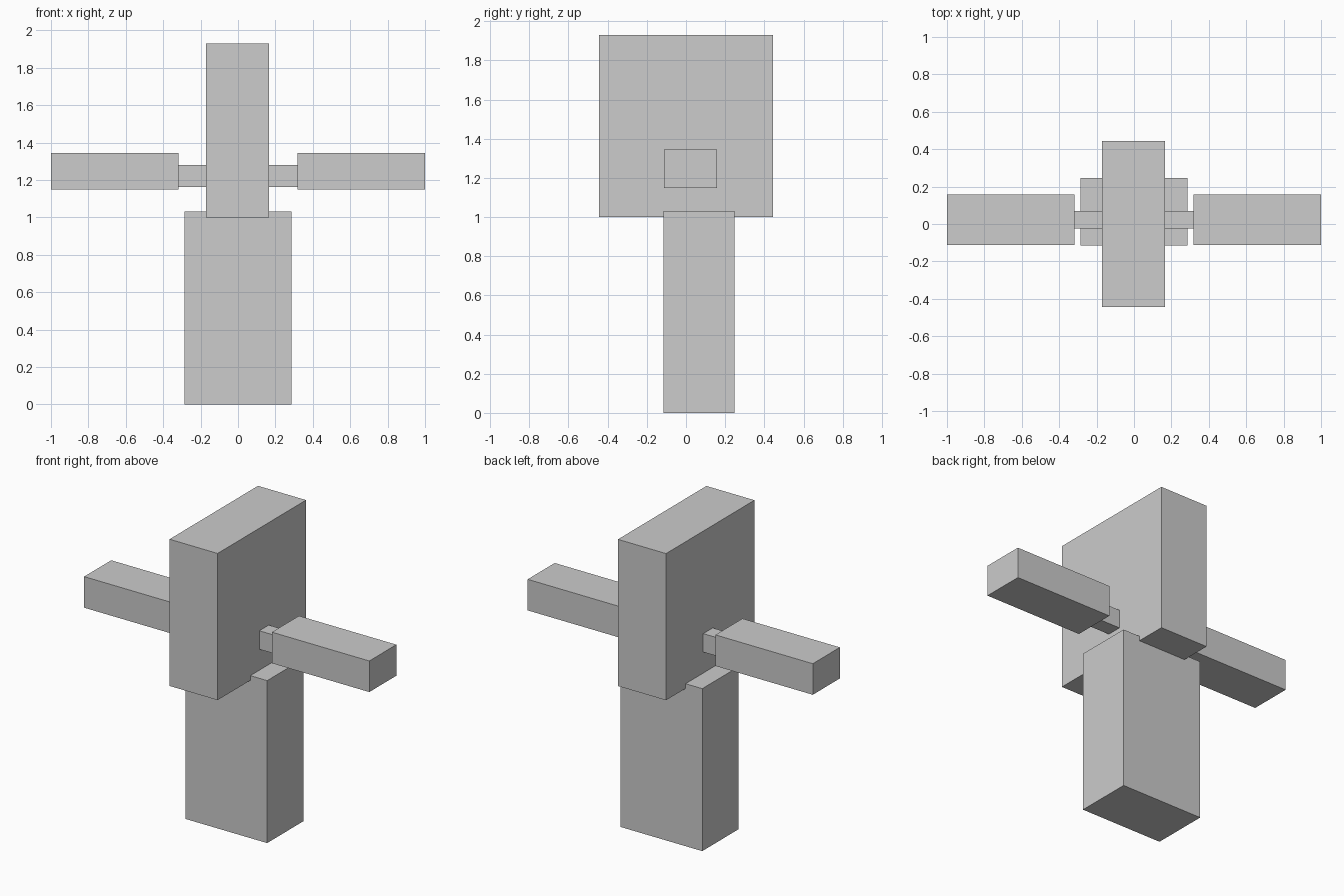
import bpy
import bmesh
from mathutils import Vector

if "Cube" in bpy.data.objects:
    bpy.data.objects.remove(bpy.data.objects["Cube"])

grey = bpy.data.materials.new("light_grey")
grey.diffuse_color = (0.604, 0.604, 0.604, 1.0)
grey.use_nodes = True
grey.node_tree.nodes["Principled BSDF"].inputs["Base Color"].default_value = grey.diffuse_color


def box(name, low, high):
    """Flat-faced box between two opposite corners."""
    low, high = Vector(low), Vector(high)
    bm = bmesh.new()
    bmesh.ops.create_cube(bm, size=1.0)
    bmesh.ops.scale(bm, vec=high - low, verts=bm.verts)
    mesh = bpy.data.meshes.new(name)
    bm.to_mesh(mesh)
    bm.free()
    mesh.materials.append(grey)
    obj = bpy.data.objects.new(name, mesh)
    obj.location = (low + high) / 2
    bpy.context.collection.objects.link(obj)
    return obj


# Upright base block and the tall slab resting in its top
box("base_block", (-0.287, -0.115, 0.0), (0.285, 0.247, 1.03))
box("upper_slab", (-0.17, -0.443, 1.0), (0.167, 0.443, 1.93))

# Arms on both sides, each joined to the slab by a thin connector
for side, s in (("left", -1), ("right", 1)):
    for part, x0, x1, y0, y1, z0, z1 in (
        ("connector", 0.15, 0.34, -0.025, 0.07, 1.163, 1.28),
        ("arm", 0.317, 1.0, -0.113, 0.158, 1.148, 1.345),
    ):
        xs = sorted((s * x0, s * x1))
        box(f"{side}_{part}", (xs[0], y0, z0), (xs[1], y1, z1))
